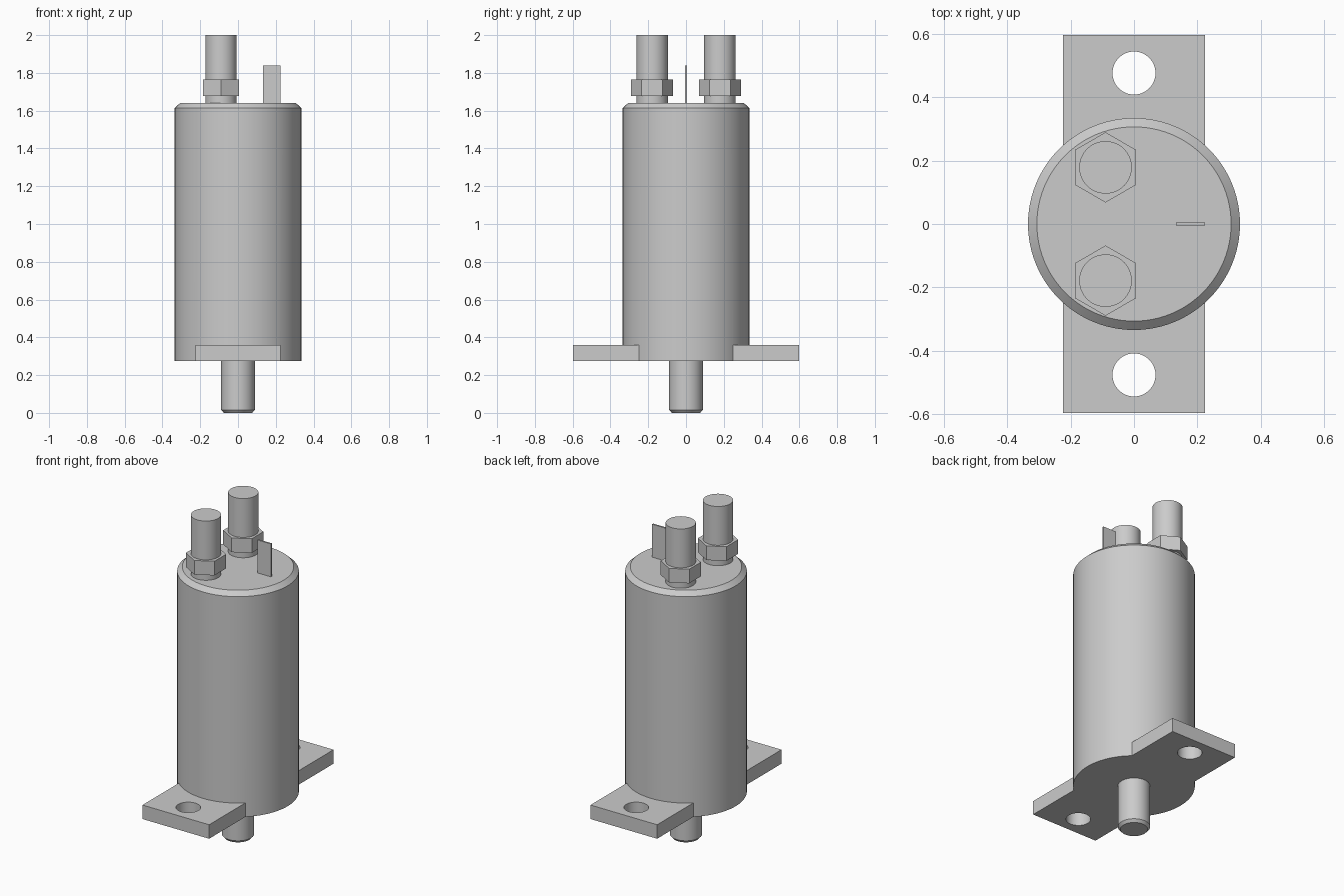
import bpy
import bmesh
from math import pi, sin, cos, radians

cube = bpy.data.objects.get("Cube")
if cube:
    bpy.data.objects.remove(cube, do_unlink=True)

# Single plain metal colour
metal = bpy.data.materials.new("grey_metal")
metal.use_nodes = True
GREY = (0.6, 0.6, 0.6, 1)
metal.diffuse_color = GREY
metal.node_tree.nodes["Principled BSDF"].inputs["Base Color"].default_value = GREY


def make_object(name, bm):
    bmesh.ops.recalc_face_normals(bm, faces=bm.faces)
    mesh = bpy.data.meshes.new(name)
    bm.to_mesh(mesh)
    bm.free()
    mesh.materials.append(metal)
    obj = bpy.data.objects.new(name, mesh)
    bpy.context.collection.objects.link(obj)
    return obj


def turned(name, profile, x=0, y=0, sides=64, start=0):
    """Capped solid of revolution from (radius, z) pairs."""
    bm = bmesh.new()
    rings = []
    for r, z in profile:
        angles = [start + 2 * pi * i / sides for i in range(sides)]
        rings.append([bm.verts.new((x + r * cos(a), y + r * sin(a), z)) for a in angles])
    for low, high in zip(rings, rings[1:]):
        for i in range(sides):
            j = (i + 1) % sides
            bm.faces.new((low[i], low[j], high[j], high[i]))
    bm.faces.new(rings[0][::-1])
    bm.faces.new(rings[-1])
    return make_object(name, bm)


def box(name, low, high):
    bm = bmesh.new()
    bmesh.ops.create_cube(bm, size=1)
    for v in bm.verts:
        v.co = [a + (c + 0.5) * (b - a) for c, a, b in zip(v.co, low, high)]
    return make_object(name, bm)


def activate(obj):
    bpy.ops.object.select_all(action="DESELECT")
    obj.select_set(True)
    bpy.context.view_layer.objects.active = obj


def combine(obj, other, operation):
    mod = obj.modifiers.new(operation, "BOOLEAN")
    mod.operation, mod.solver, mod.object = operation, "EXACT", other
    activate(obj)
    bpy.ops.object.modifier_apply(modifier=mod.name)
    bpy.data.objects.remove(other, do_unlink=True)


BASE, TOP = 0.275, 1.64

# Cylindrical housing with chamfered rim, merged with the drilled mounting flange
housing = turned("housing", [(0.335, BASE), (0.335, 1.614), (0.307, TOP)], sides=96)
flange = box("mounting_flange", (-0.224, -0.597, BASE), (0.224, 0.597, 0.36))
for side in (-1, 1):
    drill = turned("drill", [(0.068, 0.2), (0.068, 0.5)], y=side * 0.477, sides=48)
    combine(flange, drill, "DIFFERENCE")
combine(housing, flange, "UNION")

# Plunger below the housing
plunger = turned("plunger", [(0.075, 0), (0.089, 0.016), (0.089, BASE)])
smooth = [housing, plunger]

# Pair of terminal studs with hexagonal nuts
for side, label in ((-1, "front"), (1, "back")):
    spot = dict(x=-0.09, y=side * 0.179)
    smooth.append(turned(label + "_terminal_stud", [(0.083, TOP), (0.083, 2)], **spot))
    turned(label + "_nut", [(0.111, 1.678), (0.111, 1.764)], sides=6, start=pi / 2, **spot)

# Thin blade connector
box("blade_terminal", (0.133, -0.005, TOP), (0.224, 0.005, 1.84))

for obj in smooth:
    activate(obj)
    bpy.ops.object.shade_smooth_by_angle(angle=radians(30))
